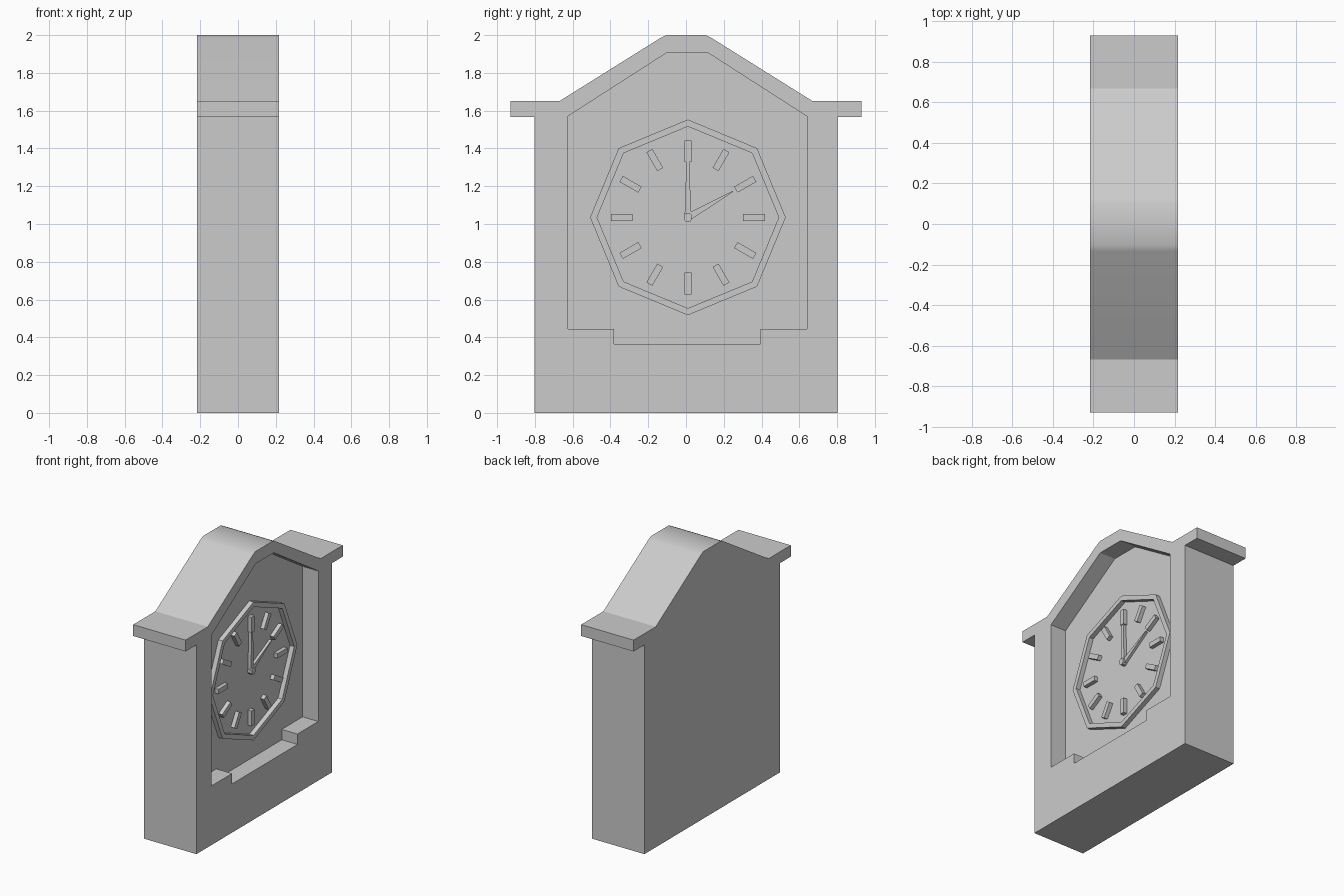
import bpy, bmesh, math
from mathutils import Vector

cube = bpy.data.objects.get("Cube")
if cube:
    bpy.data.objects.remove(cube, do_unlink=True)

grey = bpy.data.materials.new("plain_grey")
grey.use_nodes = True
colour = (0.6, 0.6, 0.6, 1)
grey.diffuse_color = colour
grey.node_tree.nodes["Principled BSDF"].inputs["Base Color"].default_value = colour

HALF = 0.217      # half thickness of the case
FLOOR = 0.087     # floor of the recess
CY, CZ = 0.01, 1.035   # dial centre


def prism(name, outline, x0, x1):
    """Extrude a (y, z) outline along x."""
    bm = bmesh.new()
    face = bm.faces.new([bm.verts.new((x0, y, z)) for y, z in outline])
    new = bmesh.ops.extrude_face_region(bm, geom=[face])["geom"]
    bmesh.ops.translate(bm, vec=(x1 - x0, 0, 0),
                        verts=[v for v in new if isinstance(v, bmesh.types.BMVert)])
    bmesh.ops.recalc_face_normals(bm, faces=bm.faces)
    mesh = bpy.data.meshes.new(name)
    bm.to_mesh(mesh)
    bm.free()
    obj = bpy.data.objects.new(name, mesh)
    bpy.context.collection.objects.link(obj)
    mesh.materials.append(grey)
    return obj


def mirrored(half, centre):
    """Complete a half outline across a vertical line."""
    return [(centre + y, z) for y, z in half] + [(centre - y, z) for y, z in reversed(half)]


def cut(obj, cutter):
    """Subtract a cutter and remove it."""
    mod = obj.modifiers.new("cut", "BOOLEAN")
    mod.operation, mod.solver, mod.object = "DIFFERENCE", "EXACT", cutter
    bpy.context.view_layer.objects.active = obj
    bpy.ops.object.modifier_apply(modifier=mod.name)
    bpy.data.objects.remove(cutter, do_unlink=True)


def radial(name, angle, half, x1):
    """Raised part drawn along a clock direction, as (across, along) points."""
    out = Vector((math.sin(angle), math.cos(angle)))
    side = Vector((out.y, -out.x))
    centre = Vector((CY, CZ))
    points = [centre + side * a + out * r for a, r in mirrored(half, 0)]
    return prism(name, points, FLOOR - 0.01, x1)


def octagon(radius):
    return [(CY + radius * math.sin(i * math.pi / 4),
             CZ + radius * math.cos(i * math.pi / 4)) for i in range(8)]


# Case with eaves and a gabled, flattened top
case = prism("clock_case", mirrored(
    [(0.802, 0), (0.802, 1.567), (0.93, 1.567), (0.93, 1.652), (0.668, 1.652),
     (0.135, 1.985), (0.105, 2.0)], 0), -HALF, HALF)

# Recess with a dropped sill
cut(case, prism("recess_cutter", mirrored(
    [(0.387, 0.365), (0.387, 0.443), (0.633, 0.443), (0.633, 1.57), (0.108, 1.907)],
    0.007), FLOOR, HALF + 0.1))

# Octagonal bezel around the dial
bezel = prism("dial_bezel", octagon(0.518), FLOOR - 0.01, 0.122)
cut(bezel, prism("bezel_cutter", octagon(0.481), FLOOR - 0.1, HALF))

# Hour markers
for hour in range(12):
    radial(f"hour_marker_{hour + 1}", (hour + 1) * math.pi / 6,
           [(0.018, 0.293), (0.018, 0.408)], 0.117)

# Hands and pivot
radial("minute_hand", 0, [(0.018, -0.01), (0.012, 0.16), (0.006, 0.405)], 0.112)
radial("hour_hand", math.radians(60), [(0.019, 0), (0.003, 0.275)], 0.107)
radial("hand_pivot", 0, [(0.01, -0.024), (0.02, -0.012), (0.02, 0.012), (0.01, 0.024)], 0.122)

# Soft shading on the shallow bend of the roof
bpy.ops.object.select_all(action="DESELECT")
case.select_set(True)
bpy.context.view_layer.objects.active = case
bpy.ops.object.shade_smooth_by_angle(angle=math.radians(30))
